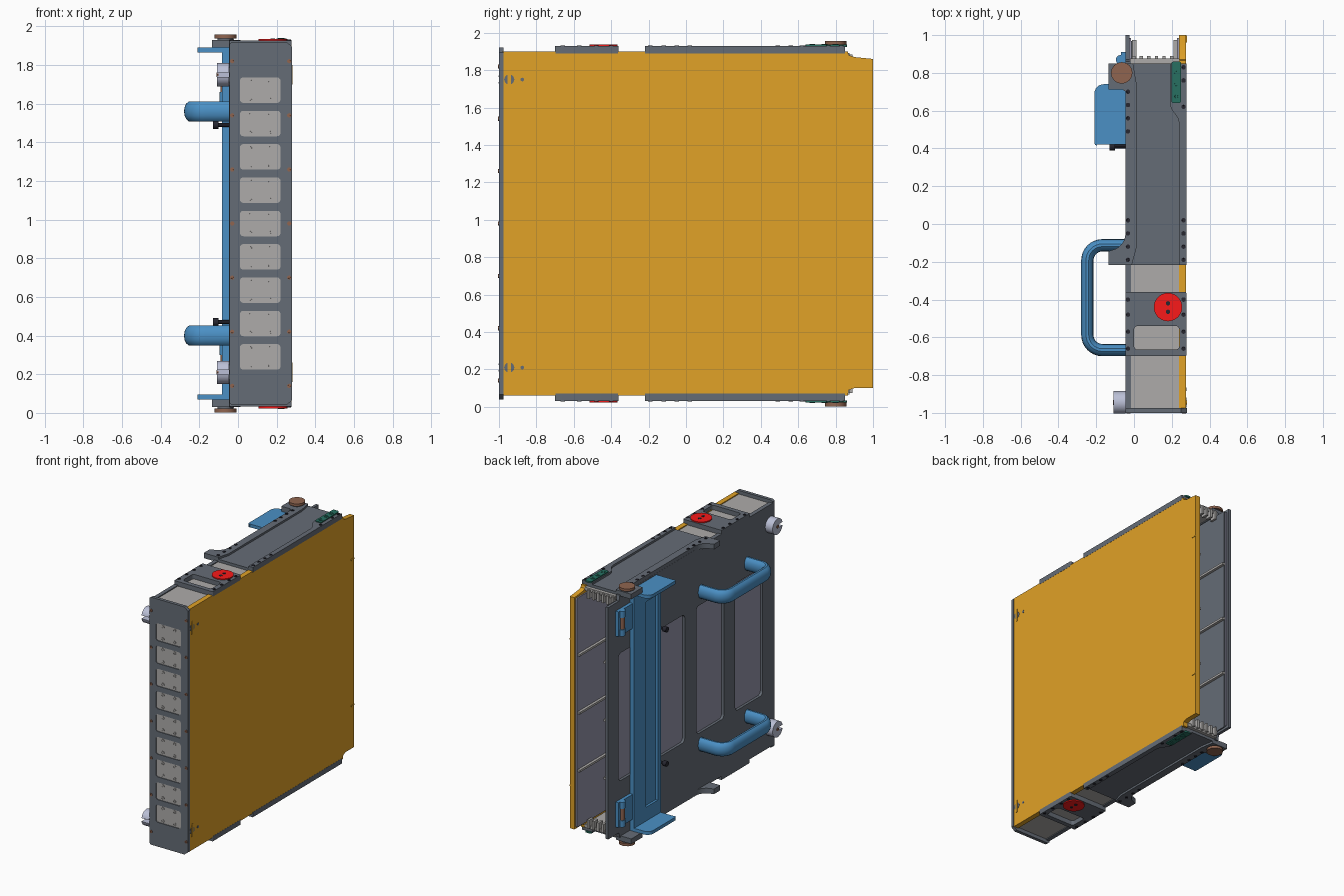
import bpy, bmesh
from math import sin, cos, pi, radians
from mathutils import Matrix, Vector

if "Cube" in bpy.data.objects:
    bpy.data.objects.remove(bpy.data.objects["Cube"])

MID = 0.98  # height of the horizontal symmetry plane


def mat(name, r, g, b):
    m = bpy.data.materials.new(name)
    m.diffuse_color = (r, g, b, 1)
    m.use_nodes = True
    m.node_tree.nodes["Principled BSDF"].inputs["Base Color"].default_value = m.diffuse_color
    return m


DARK = mat("dark_grey", 0.13, 0.15, 0.18)
LIGHT = mat("light_grey", 0.42, 0.41, 0.40)
LAV = mat("pale_lavender", 0.50, 0.53, 0.68)
SLATE = mat("slate", 0.30, 0.30, 0.40)
ORANGE = mat("orange", 0.75, 0.36, 0.02)
BLUE = mat("blue", 0.07, 0.28, 0.56)
RED = mat("red", 0.95, 0.01, 0.01)
BROWN = mat("brown", 0.28, 0.13, 0.08)
TEAL = mat("teal", 0.02, 0.16, 0.12)
BLACK = mat("near_black", 0.02, 0.02, 0.03)

plane = bpy.data.objects.new("mirror_plane", None)
plane.location.z = MID
plane.hide_render = True
bpy.context.collection.objects.link(plane)


def finish(name, me, m, mirror=False):
    bm = bmesh.new()
    bm.from_mesh(me)
    bmesh.ops.remove_doubles(bm, verts=bm.verts, dist=1e-5)
    bmesh.ops.recalc_face_normals(bm, faces=bm.faces)
    bm.to_mesh(me)
    bm.free()
    me.polygons.foreach_set("use_smooth", [True] * len(me.polygons))
    me.set_sharp_from_angle(angle=radians(30))
    me.materials.clear()
    me.materials.append(m)
    ob = bpy.data.objects.new(name, me)
    bpy.context.collection.objects.link(ob)
    if mirror:
        mod = ob.modifiers.new("mirror", 'MIRROR')
        mod.use_axis = (False, False, True)
        mod.use_mirror_merge = False
        mod.mirror_object = plane
    return ob


def curve_mesh(loops, closed, **settings):
    cu = bpy.data.curves.new("tmp", 'CURVE')
    for k, v in settings.items():
        setattr(cu, k, v)
    for pts in loops:
        s = cu.splines.new('POLY')
        s.points.add(len(pts) - 1)
        for p, c in zip(s.points, pts):
            p.co = (c[0], c[1], 0, 1)
        s.use_cyclic_u = closed
    ob = bpy.data.objects.new("tmp", cu)
    bpy.context.collection.objects.link(ob)
    dg = bpy.context.evaluated_depsgraph_get()
    me = bpy.data.meshes.new_from_object(ob.evaluated_get(dg))
    bpy.data.objects.remove(ob)
    return me


def plate(name, loops, axis, lo, hi, m, mirror=False):
    """Flat plate with holes: first loop is the outline, the rest are holes."""
    me = curve_mesh(loops, True, dimensions='2D', fill_mode='BOTH', extrude=(hi - lo) / 2)
    u, v, w = {'x': ((0, 1, 0), (0, 0, 1), (1, 0, 0)),
               'y': ((1, 0, 0), (0, 0, 1), (0, -1, 0)),
               'z': ((1, 0, 0), (0, 1, 0), (0, 0, 1))}[axis]
    rot = Matrix((u, v, w)).transposed().to_4x4()
    off = Vector([abs(c) for c in w]) * (lo + hi) / 2
    me.transform(Matrix.Translation(off) @ rot)
    return finish(name, me, m, mirror)


def boxes(name, items, m, mirror=False):
    bm = bmesh.new()
    for x0, x1, y0, y1, z0, z1 in items:
        mx = Matrix.Translation(((x0 + x1) / 2, (y0 + y1) / 2, (z0 + z1) / 2))
        bmesh.ops.create_cube(bm, size=1, matrix=mx @ Matrix.Diagonal((x1 - x0, y1 - y0, z1 - z0, 1)))
    me = bpy.data.meshes.new(name)
    bm.to_mesh(me)
    bm.free()
    return finish(name, me, m, mirror)


def cyls(name, bases, r, h, d, m, mirror=False, socket=False, segs=24):
    """Cylinders rising from base points along d, optionally with a socket."""
    bm = bmesh.new()
    rot = Vector((0, 0, 1)).rotation_difference(Vector(d)).to_matrix().to_4x4()
    for b in bases:
        mx = Matrix.Translation(b) @ rot @ Matrix.Translation((0, 0, h / 2))
        vs = bmesh.ops.create_cone(bm, cap_ends=True, segments=segs, radius1=r, radius2=r, depth=h, matrix=mx)["verts"]
        if socket:
            bm.normal_update()
            fs = {f for v in vs for f in v.link_faces if f.normal.dot(Vector(d)) > 0.9}
            bmesh.ops.inset_individual(bm, faces=list(fs), thickness=r * 0.45, depth=0)
            bmesh.ops.inset_individual(bm, faces=list(fs), thickness=r * 0.02, depth=-h * 0.6)
    me = bpy.data.meshes.new(name)
    bm.to_mesh(me)
    bm.free()
    return finish(name, me, m, mirror)


def arc(cx, cy, r, a0, a1, n=6):
    return [(cx + r * cos(radians(a0 + (a1 - a0) * i / n)), cy + r * sin(radians(a0 + (a1 - a0) * i / n))) for i in range(n + 1)]


def rrect(u0, u1, v0, v1, r):
    return (arc(u1 - r, v1 - r, r, 0, 90) + arc(u0 + r, v1 - r, r, 90, 180)
            + arc(u0 + r, v0 + r, r, 180, 270) + arc(u1 - r, v0 + r, r, 270, 360))


# front plate with nine cover windows
rows = [MID + 0.1725 * i for i in range(-4, 5)]
outline = [(-0.045, 0.05), (-0.03, 0.04), (0.25, 0.04), (0.28, 0.065), (0.28, 1.895), (0.25, 1.92), (-0.03, 1.92), (-0.045, 1.91)]
plate("front_plate", [outline] + [rrect(0.01, 0.22, z - 0.066, z + 0.066, 0.018) for z in rows], 'y', -1.0, -0.975, DARK)
boxes("front_covers", [(0.0, 0.23, -0.994, -0.97, z - 0.075, z + 0.075) for z in rows], LIGHT)
cyls("cover_screws", [(x, -0.994, z + s) for z in rows for x in (0.065, 0.165) for s in (-0.046, 0.046)],
     0.012, 0.005, (0, -1, 0), LIGHT, socket=True, segs=12)
cyls("front_screws", [(x, -1.0, MID + 0.28 * i) for x in (-0.03, 0.265) for i in range(-3, 4)],
     0.011, 0.004, (0, -1, 0), BROWN, socket=True, segs=12)

# right orange panel and its fasteners
side = [(-0.98, 0.06), (0.865, 0.06), (0.87, 0.09), (0.90, 0.10), (1.0, 0.10),
        (1.0, 1.86), (0.90, 1.87), (0.87, 1.88), (0.865, 1.90), (-0.98, 1.90)]
plate("right_panel", [side], 'x', 0.238, 0.276, ORANGE)
plate("panel_lining", [rrect(-0.97, 0.985, 0.11, 1.85, 0.01)], 'x', 0.228, 0.239, SLATE)
cyls("panel_latch_discs", [(0.274, -0.945, 1.75)], 0.027, 0.004, (1, 0, 0), DARK, True)
plate("panel_latch_blades", [rrect(-0.955, -0.935, 1.70, 1.80, 0.009)], 'x', 0.274, 0.281, ORANGE, True)
cyls("panel_dots", [(0.274, -0.875, 1.75)], 0.01, 0.004, (1, 0, 0), DARK, True, segs=12)
boxes("panel_rear_pins", [(0.25, 0.28, 0.96, 0.998, 1.53, 1.54)], ORANGE, True)

# left side plate with four openings, backed by a sheet
left = [(-0.98, 0.06), (0.86, 0.06), (0.87, 0.10), (1.0, 0.10), (1.0, 1.86), (0.87, 1.86), (0.86, 1.90), (-0.98, 1.90)]
wins = [rrect(y, y + 0.33, 0.49, 1.46, 0.03) for y in (-0.855, -0.39, 0.08, 0.545)]
plate("left_plate", [left] + wins, 'x', -0.046, -0.024, DARK)
plate("window_sheet", [rrect(-0.97, 0.985, 0.12, 1.84, 0.01)], 'x', -0.026, -0.015, SLATE)
plate("inner_wall", [rrect(-0.97, 0.97, 0.11, 1.85, 0.01)], 'x', -0.016, -0.008, DARK)
boxes("inner_ribs", [(a, b, -0.97, 0.975, z - 0.008, z + 0.008) for z in (0.54, 0.98, 1.42)
                     for a, b in ((-0.01, 0.012), (0.208, 0.23))], LIGHT)

# top and bottom: light lids, short bridge and long deck
boxes("lids", [(-0.02, 0.24, -0.975, 0.875, 1.868, 1.893)], LIGHT, True)
boxes("lid_edges", [(-0.045, -0.015, -0.975, 0.86, 1.86, 1.90)], DARK, True)
boxes("rear_combs", [(x, x + 0.018, 0.84, 0.89, 1.82, 1.885) for x in [-0.01 + 0.04 * i for i in range(6)]], LIGHT, True)
plate("bridges", [rrect(-0.046, 0.277, -0.70, -0.36, 0.006), rrect(0.0, 0.24, -0.665, -0.54, 0.02)], 'z', 1.89, 1.928, DARK, True)
cyls("red_discs", [(0.18, -0.44, 1.925)], 0.075, 0.011, (0, 0, 1), RED, True, segs=40)
cyls("red_disc_bolts", [(0.18, y, 1.934) for y in (-0.42, -0.465)], 0.012, 0.004, (0, 0, 1), BLACK, True, segs=12)

edge = [(-0.135, -0.218), (-0.135, -0.145)] + arc(-0.135, -0.05, 0.09, -80, 0) + [(-0.045, 0.70), (-0.06, 0.712), (-0.135, 0.712), (-0.135, 0.85)]
plate("decks", [edge + [(0.277, 0.85), (0.277, -0.218)]], 'z', 1.89, 1.914, DARK, True)
plate("deck_left_rails", [edge + [(-0.005, 0.85), (0.012, 0.75), (0.012, -0.13), (-0.012, -0.218)]], 'z', 1.912, 1.929, DARK, True)
plate("deck_right_rails", [[(0.277, -0.218), (0.277, 0.85), (0.19, 0.85), (0.19, 0.64), (0.197, 0.61), (0.233, 0.56),
                            (0.24, 0.53), (0.24, -0.218)]], 'z', 1.912, 1.929, DARK, True)
ys = (-0.19, -0.12, -0.05, 0.02, 0.49, 0.56, 0.63, 0.70)
cyls("deck_screws", [(-0.032, y, 1.928) for y in ys] + [(0.262, y, 1.928) for y in ys[:4] + (0.62, 0.76, 0.83)]
     + [(x, y, 1.927) for x in (-0.032, 0.262) for y in (-0.66, -0.57, -0.48, -0.40)],
     0.012, 0.004, (0, 0, 1), BLACK, True, True, 12)
plate("teal_blocks", [rrect(0.198, 0.25, 0.64, 0.86, 0.012)], 'z', 1.925, 1.937, TEAL, True)
cyls("teal_screws", [(0.224, y, 1.936) for y in (0.675, 0.74, 0.80)], 0.016, 0.004, (0, 0, 1), TEAL, True, True, 16)

# brown pivot bolts
cyls("pivot_bolts", [(-0.065, 0.80, 1.938)], 0.057, 0.019, (0, 0, 1), BROWN, True, segs=16)
cyls("pivot_collars", [(-0.065, 0.80, 1.90)], 0.042, 0.045, (0, 0, 1), DARK, True)

# blue swing bar on the left side
boxes("swing_bar", [(-0.064, -0.046, 0.42, 0.74, 0.08, 1.88), (-0.082, -0.06, 0.60, 0.74, 0.08, 1.88),
                    (-0.082, -0.06, 0.42, 0.455, 0.08, 1.88), (-0.082, -0.06, 0.45, 0.61, 0.08, 0.20),
                    (-0.082, -0.06, 0.45, 0.61, 1.76, 1.88)], BLUE)
plate("swing_bar_flanges", [[(-0.046, 0.42), (-0.195, 0.42)] + arc(-0.195, 0.43, 0.015, 270, 180) + arc(-0.16, 0.69, 0.05, 180, 90)
                            + [(-0.046, 0.74)]], 'z', 1.865, 1.89, BLUE, True)
boxes("hinge_leaves", [(-0.07, -0.044, 0.73, 0.91, 1.61, 1.80)], BLUE, True)
cyls("hinge_knuckles", [(-0.072, 0.87, z) for z in (1.61, 1.75)], 0.024, 0.05, (0, 0, 1), BLUE, True)
cyls("hinge_pins", [(-0.072, 0.87, 1.655)], 0.019, 0.10, (0, 0, 1), BROWN, True)
cyls("lock_knob_stems", [(-0.046, 0.41, 1.49)], 0.010, 0.06, (-1, 0, 0), BLACK, True, segs=12)
cyls("lock_knobs", [(-0.10, 0.41, 1.49)], 0.02, 0.03, (-1, 0, 0), BLACK, True, segs=16)

# pull handles: oval tube bent into a bow
path = ([(-0.04, -0.1125)] + arc(-0.167, -0.1925, 0.08, 90, 180, 8) + arc(-0.167, -0.5875, 0.08, 180, 270, 8) + [(-0.04, -0.6675)])
me = curve_mesh([path], False, dimensions='3D', bevel_depth=0.0325, bevel_resolution=5, use_fill_caps=True)
me.transform(Matrix.Translation((0, 0, 1.56)) @ Matrix.Diagonal((1, 1, 1.62, 1)))
finish("pull_handles", me, BLUE, True)

# notched thumb knobs near the front edge
plate("thumb_knobs", [[(-0.945 + a, 1.75 + b) for a, b in arc(0, 0, 0.06, -168, 168, 32) + [(-0.01, 0.012), (-0.01, -0.012)]]],
      'x', -0.108, -0.046, LAV, True)
cyls("thumb_knob_cores", [(-0.10, -0.945, 1.75)], 0.012, 0.012, (-1, 0, 0), BROWN, True, segs=12)
